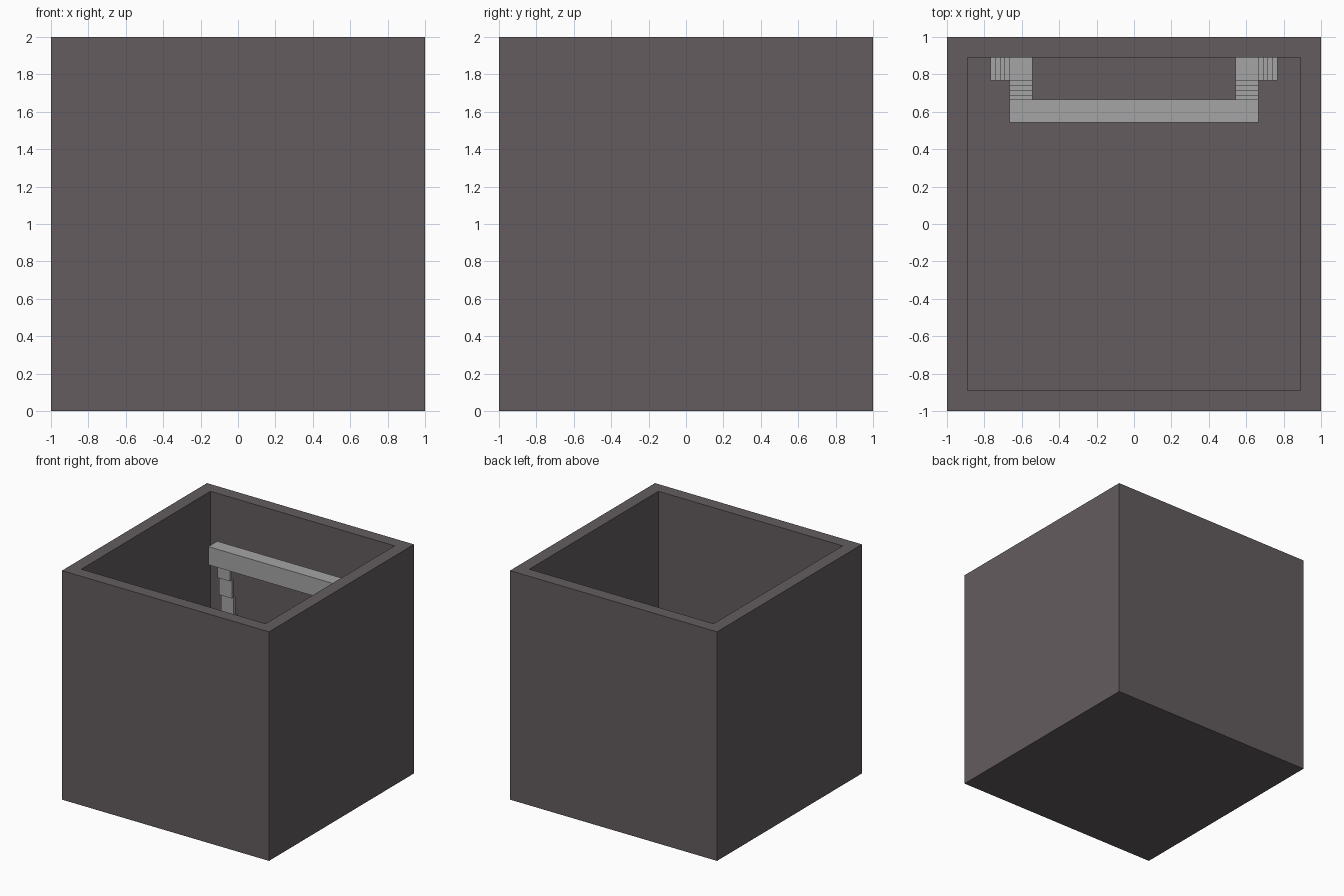
import bpy, bmesh

if "Cube" in bpy.data.objects:
    bpy.data.objects.remove(bpy.data.objects["Cube"])

def material(name, rgb):
    m = bpy.data.materials.new(name)
    m.diffuse_color = (*rgb, 1)
    m.use_nodes = True
    m.node_tree.nodes["Principled BSDF"].inputs["Base Color"].default_value = m.diffuse_color
    return m

def block(name, x, y, z, mat=None):
    """Axis-aligned box from (min, max) ranges."""
    bm = bmesh.new()
    bmesh.ops.create_cube(bm, size=1)
    for v in bm.verts:
        v.co = [r[0] if c < 0 else r[1] for c, r in zip(v.co, (x, y, z))]
    mesh = bpy.data.meshes.new(name)
    bm.to_mesh(mesh)
    bm.free()
    ob = bpy.data.objects.new(name, mesh)
    bpy.context.collection.objects.link(ob)
    if mat:
        mesh.materials.append(mat)
    return ob

def mirrored(ob):
    """Repeat the part on the other side of x = 0."""
    mod = ob.modifiers.new("mirror", 'MIRROR')
    mod.use_axis[0] = True

dark = material("dark_stone", (0.125, 0.107, 0.115))
grey = material("step_grey", (0.376, 0.376, 0.376))
WALL = 0.11
IN = 1 - WALL
RISE = 0.159
RUN = 0.0255
WIDTH = 0.123

# Open-topped shell: inset the top face and push it down to the floor
shell = block("outer_shell", (-1, 1), (-1, 1), (0, 2), dark)
bm = bmesh.new()
bm.from_mesh(shell.data)
top = max(bm.faces, key=lambda f: f.calc_center_median().z)
bmesh.ops.inset_individual(bm, faces=[top], thickness=WALL, use_even_offset=True)
hole = bmesh.ops.extrude_discrete_faces(bm, faces=[top])["faces"][0]
bmesh.ops.translate(bm, verts=hole.verts, vec=(0, 0, WALL - 2))
bm.to_mesh(shell.data)
bm.free()

def level(i):
    base = WALL + 0.01
    return (base + i * RISE, base + (i + 1) * RISE)

turn_x = 0.666            # outer side of the upper flight
turn_y = IN - WIDTH       # front of the lower flight

# Lower flights climb from the floor along the back wall
for i in range(4):
    x0 = turn_x + (3 - i) * RUN
    mirrored(block(f"lower_step_{i + 1}", (x0, x0 + RUN), (turn_y, IN), level(i), grey))

# Corner landings
mirrored(block("corner_landing", (turn_x - WIDTH, turn_x), (turn_y, IN), level(4), grey))

# Upper flights climb forward to the bridge
for i in range(4):
    y1 = turn_y - i * RUN
    mirrored(block(f"upper_step_{i + 1}", (turn_x - WIDTH, turn_x), (y1 - RUN, y1), level(5 + i), grey))

# Bridge joining both flights
bridge_back = turn_y - 4 * RUN
block("bridge", (-turn_x, turn_x), (bridge_back - WIDTH, bridge_back), level(9), grey)
